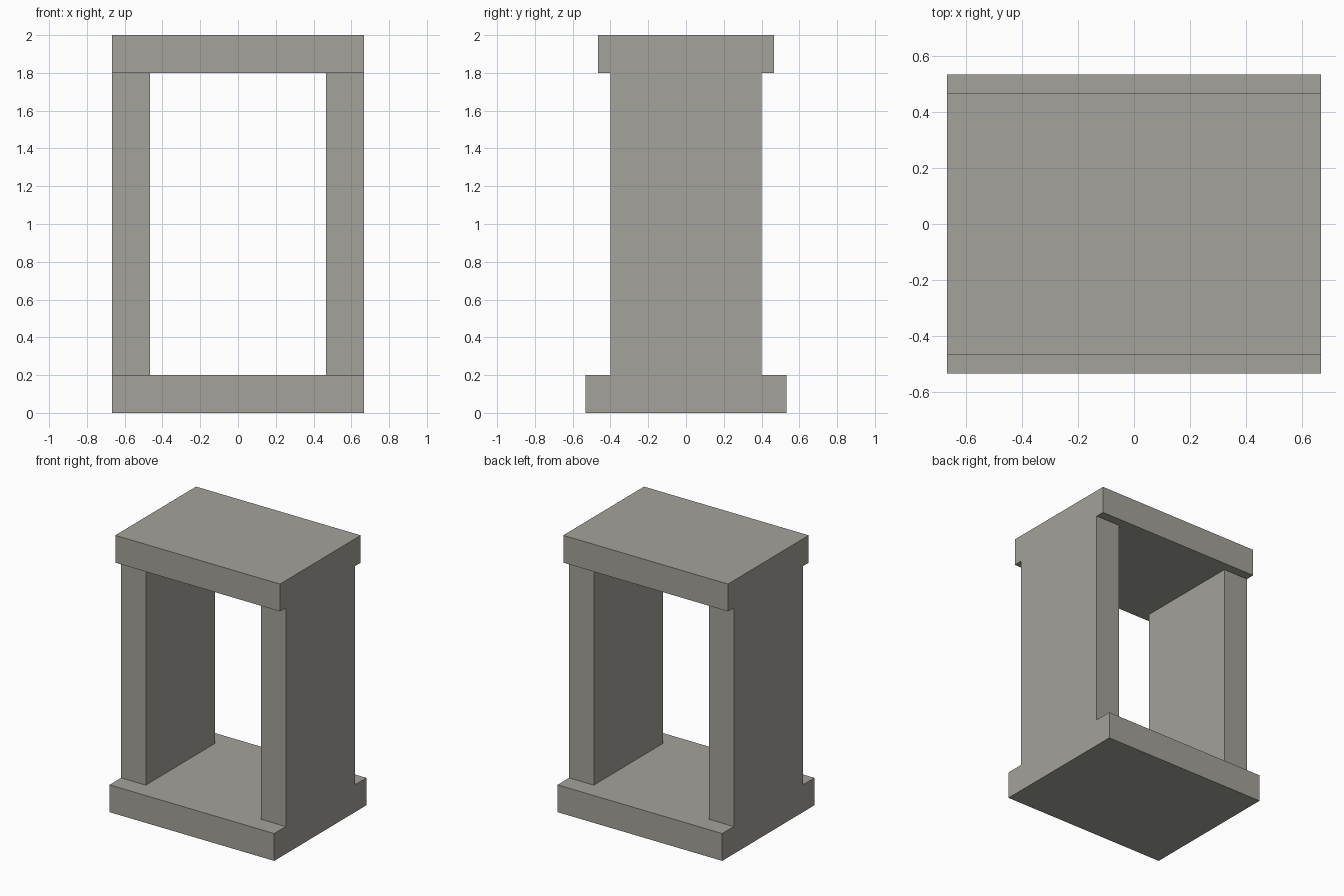
import bpy

cube = bpy.data.objects.get("Cube")
if cube:
    bpy.data.objects.remove(cube, do_unlink=True)

UNIT = 2 / 30  # the frame is 30 modules tall

stone = bpy.data.materials.new("warm_grey_stone")
stone.use_nodes = True
colour = (0.37, 0.36, 0.325, 1)
stone.diffuse_color = colour
stone.node_tree.nodes["Principled BSDF"].inputs["Base Color"].default_value = colour


def block(name, size, x, bottom):
    """Add a box, sized and placed in modules, resting at the given height."""
    w, d, h = (s * UNIT for s in size)
    bpy.ops.mesh.primitive_cube_add(size=1, location=(x * UNIT, 0, bottom * UNIT + h / 2))
    obj = bpy.context.object
    obj.name = name
    obj.scale = (w, d, h)
    bpy.ops.object.transform_apply(location=False, rotation=False, scale=True)
    obj.data.materials.append(stone)
    return obj


# Wide base slab and slightly shallower top slab
block("base_slab", (20, 16, 3), 0, 0)
block("top_slab", (20, 14, 3), 0, 27)

# Side walls, flush with the ends of the slabs
for side, sign in (("left", 1), ("right", -1)):
    block(side + "_wall", (3, 12, 24), sign * 8.5, 3)
